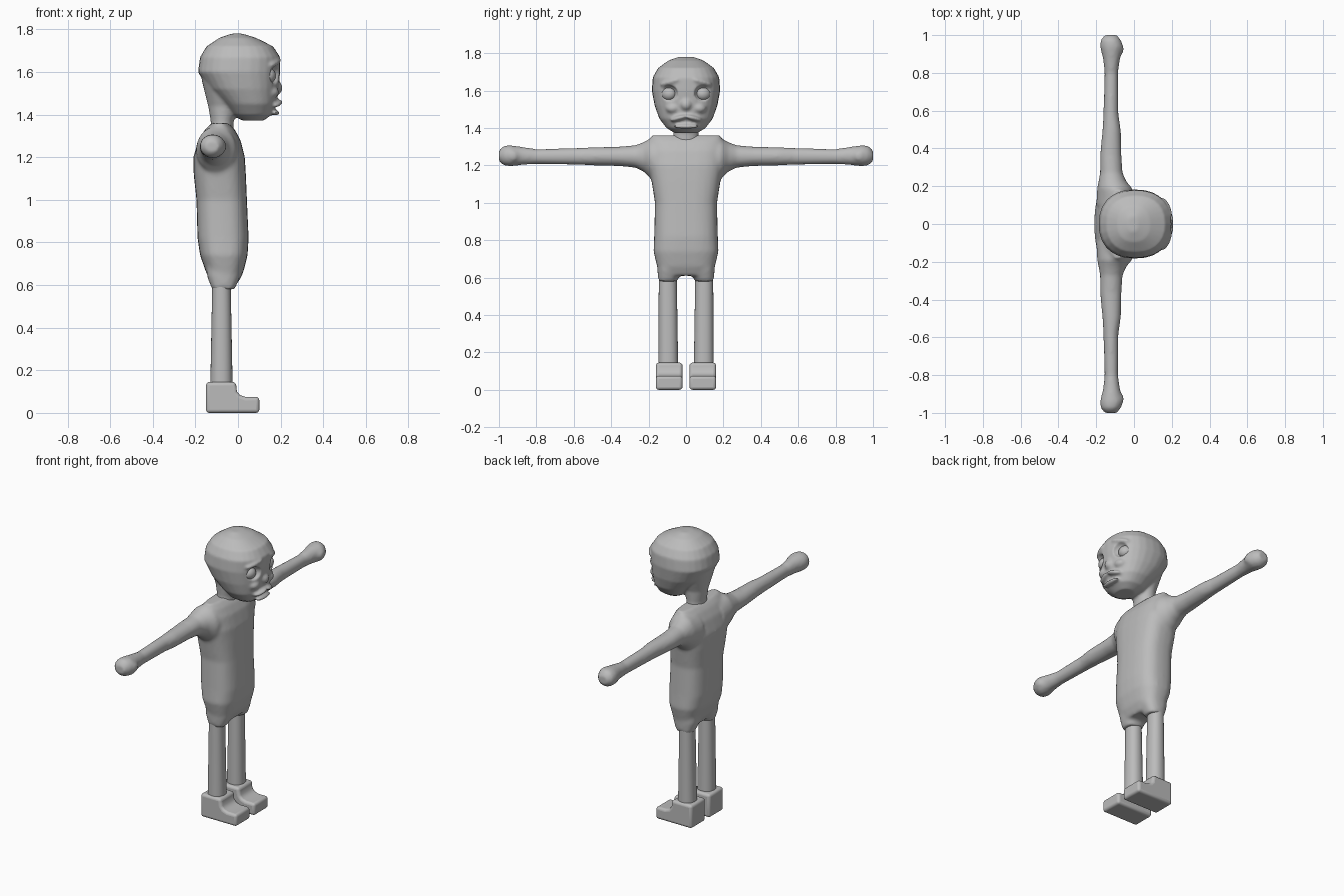
import bpy, bmesh, math
from mathutils import Matrix, Vector

cube = bpy.data.objects.get("Cube")
if cube:
    bpy.data.objects.remove(cube)

grey = bpy.data.materials.new("clay_grey")
grey.use_nodes = True
colour = (0.5, 0.5, 0.5, 1)
grey.diffuse_color = colour
grey.node_tree.nodes["Principled BSDF"].inputs["Base Color"].default_value = colour


def loft(bm, rings, axis="z", side=1, power=2.4, n=28):
    """Rings are (position, x_low, x_high, low, high) along z or y."""
    loops = []
    for t, x0, x1, v0, v1 in rings:
        loop = []
        for i in range(n):
            a = math.tau * i / n
            c, s = math.cos(a), math.sin(a)
            u = math.copysign(abs(c) ** (2 / power), c)
            v = math.copysign(abs(s) ** (2 / power), s)
            x = (x0 + x1) / 2 + u * (x1 - x0) / 2
            w = (v0 + v1) / 2 + v * (v1 - v0) / 2
            loop.append(bm.verts.new((x, w * side, t) if axis == "z" else (x, t * side, w)))
        loops.append(loop)
    for a, b in zip(loops, loops[1:]):
        for i in range(n):
            j = (i + 1) % n
            bm.faces.new((a[i], a[j], b[j], b[i]))
    bm.faces.new(loops[0])
    bm.faces.new(loops[-1])


def blob(bm, centre, size, yaw=0, roll=0):
    m = (Matrix.Translation(centre) @ Matrix.Rotation(yaw, 4, "Z")
         @ Matrix.Rotation(roll, 4, "X") @ Matrix.Diagonal((*size, 1)))
    bmesh.ops.create_uvsphere(bm, u_segments=24, v_segments=16, radius=1, matrix=m)


def finish(bm, name):
    bmesh.ops.recalc_face_normals(bm, faces=bm.faces)
    mesh = bpy.data.meshes.new(name)
    bm.to_mesh(mesh)
    bm.free()
    obj = bpy.data.objects.new(name, mesh)
    bpy.context.collection.objects.link(obj)
    mesh.materials.append(grey)
    for p in mesh.polygons:
        p.use_smooth = True
    return obj


def remesh(obj, size):
    m = obj.modifiers.new("Fuse", "REMESH")
    m.mode = "VOXEL"
    m.voxel_size = size
    m.use_smooth_shade = True


def soften(obj, steps):
    m = obj.modifiers.new("Soften", "SMOOTH")
    m.factor = 0.5
    m.iterations = steps


# Shirt with arms and shorts cuffs
bm = bmesh.new()
shirt = [(0.61, -0.12, 0.0, 0.14), (0.66, -0.15, 0.025, 0.155), (0.74, -0.178, 0.045, 0.174),
         (0.82, -0.19, 0.05, 0.17), (1.0, -0.195, 0.042, 0.166), (1.12, -0.208, 0.037, 0.185),
         (1.2, -0.21, 0.032, 0.2), (1.28, -0.185, 0.012, 0.2), (1.33, -0.155, -0.015, 0.195),
         (1.36, -0.125, -0.045, 0.185)]
loft(bm, [(z, a, b, -w, w) for z, a, b, w in shirt], power=2.8)
arm = [(0.1, -0.2, 0.01, 1.1, 1.34), (0.19, -0.195, -0.01, 1.13, 1.345),
       (0.225, -0.188, -0.04, 1.165, 1.325), (0.27, -0.18, -0.06, 1.188, 1.308),
       (0.36, -0.18, -0.066, 1.196, 1.3), (0.5, -0.167, -0.07, 1.2, 1.297),
       (0.58, -0.162, -0.082, 1.203, 1.293), (0.8, -0.156, -0.084, 1.207, 1.287),
       (0.87, -0.163, -0.075, 1.203, 1.298), (0.94, -0.18, -0.056, 1.195, 1.308),
       (0.975, -0.177, -0.07, 1.2, 1.305), (1.0, -0.155, -0.09, 1.22, 1.28)]
cuff = [(0.58, -0.122, -0.015, 0.048, 0.148), (0.64, -0.145, 0.01, 0.02, 0.153),
        (0.72, -0.15, 0.02, 0.02, 0.155)]
for side in (-1, 1):
    loft(bm, arm, "y", side, power=2)
    loft(bm, cuff, "z", side)
    blob(bm, (-0.075, side * 0.925, 1.25), (0.022, 0.03, 0.03))
body = finish(bm, "shirt_and_arms")
remesh(body, 0.01)
soften(body, 8)

# Head with neck, brow, nose, cheeks and lips
bm = bmesh.new()
skull = [(1.372, 0.02, 0.12, 0.06), (1.4, -0.03, 0.16, 0.105), (1.45, -0.07, 0.18, 0.143),
         (1.52, -0.14, 0.19, 0.168), (1.6, -0.188, 0.198, 0.183), (1.67, -0.178, 0.198, 0.178),
         (1.72, -0.148, 0.165, 0.15), (1.76, -0.088, 0.085, 0.095), (1.78, -0.03, 0.02, 0.04)]
loft(bm, [(z, a, b, -w, w) for z, a, b, w in skull], power=2.3)
neck = [(1.28, -0.13, -0.025, 0.075), (1.37, -0.128, -0.02, 0.068),
        (1.44, -0.14, 0.0, 0.075), (1.56, -0.17, 0.0, 0.12)]
loft(bm, [(z, a, b, -w, w) for z, a, b, w in neck], power=2)
blob(bm, (0.185, 0, 1.525), (0.024, 0.03, 0.03))
blob(bm, (0.175, 0, 1.408), (0.02, 0.07, 0.012))
for side in (-1, 1):
    blob(bm, (0.172, side * 0.085, 1.645), (0.022, 0.06, 0.014), side * 0.4, -side * 0.25)
    blob(bm, (0.165, side * 0.075, 1.505), (0.026, 0.035, 0.025), side * 0.4)
    blob(bm, (0.182, side * 0.04, 1.452), (0.025, 0.05, 0.013), side * 0.35, -side * 0.25)
head = finish(bm, "head")
remesh(head, 0.008)

# Eye sockets and mouth slit, cut out and then softened
bm = bmesh.new()
for side in (-1, 1):
    blob(bm, (0.19, side * 0.095, 1.585), (0.045, 0.052, 0.046), side * 0.4)
blob(bm, (0.2, 0, 1.43), (0.03, 0.075, 0.009))
cutter = finish(bm, "face_cutter")
cutter.hide_render = True
cut = head.modifiers.new("Sockets", "BOOLEAN")
cut.operation = "DIFFERENCE"
cut.object = cutter
remesh(head, 0.006)
soften(head, 4)
bpy.ops.object.select_all(action="DESELECT")
head.select_set(True)
bpy.context.view_layer.objects.active = head
bpy.ops.object.convert(target="MESH")
bpy.data.objects.remove(cutter)

# L-shaped shoe outline: heel block, curved instep, low toe
outline = [(-0.15, 0), (0.1, 0), (0.1, 0.075), (0.035, 0.075), (0.01, 0.083),
           (-0.005, 0.1), (-0.01, 0.145), (-0.15, 0.145)]

for side, label in ((1, "left"), (-1, "right")):
    # Eyeball
    bm = bmesh.new()
    blob(bm, (0.143, side * 0.092, 1.582), (0.034, 0.04, 0.036), side * 0.4)
    finish(bm, label + "_eye")

    # Leg
    bm = bmesh.new()
    loft(bm, [(0.12, -0.13, -0.025, 0.042, 0.148), (0.64, -0.12, -0.035, 0.05, 0.145)],
         side=side, power=2.2)
    leg = finish(bm, label + "_leg")

    # Foot
    bm = bmesh.new()
    face = bm.faces.new([bm.verts.new((x, side * 0.09 - 0.071, z)) for x, z in outline])
    new = bmesh.ops.extrude_face_region(bm, geom=[face])["geom"]
    bmesh.ops.translate(bm, vec=Vector((0, 0.142, 0)),
                        verts=[v for v in new if isinstance(v, bmesh.types.BMVert)])
    foot = finish(bm, label + "_foot")
    bevel = foot.modifiers.new("Rounded", "BEVEL")
    bevel.width = 0.016
    bevel.segments = 4
    bevel.angle_limit = math.radians(40)

    for obj in (leg, foot):
        bpy.ops.object.select_all(action="DESELECT")
        obj.select_set(True)
        bpy.context.view_layer.objects.active = obj
        bpy.ops.object.shade_smooth_by_angle(angle=math.radians(40))
